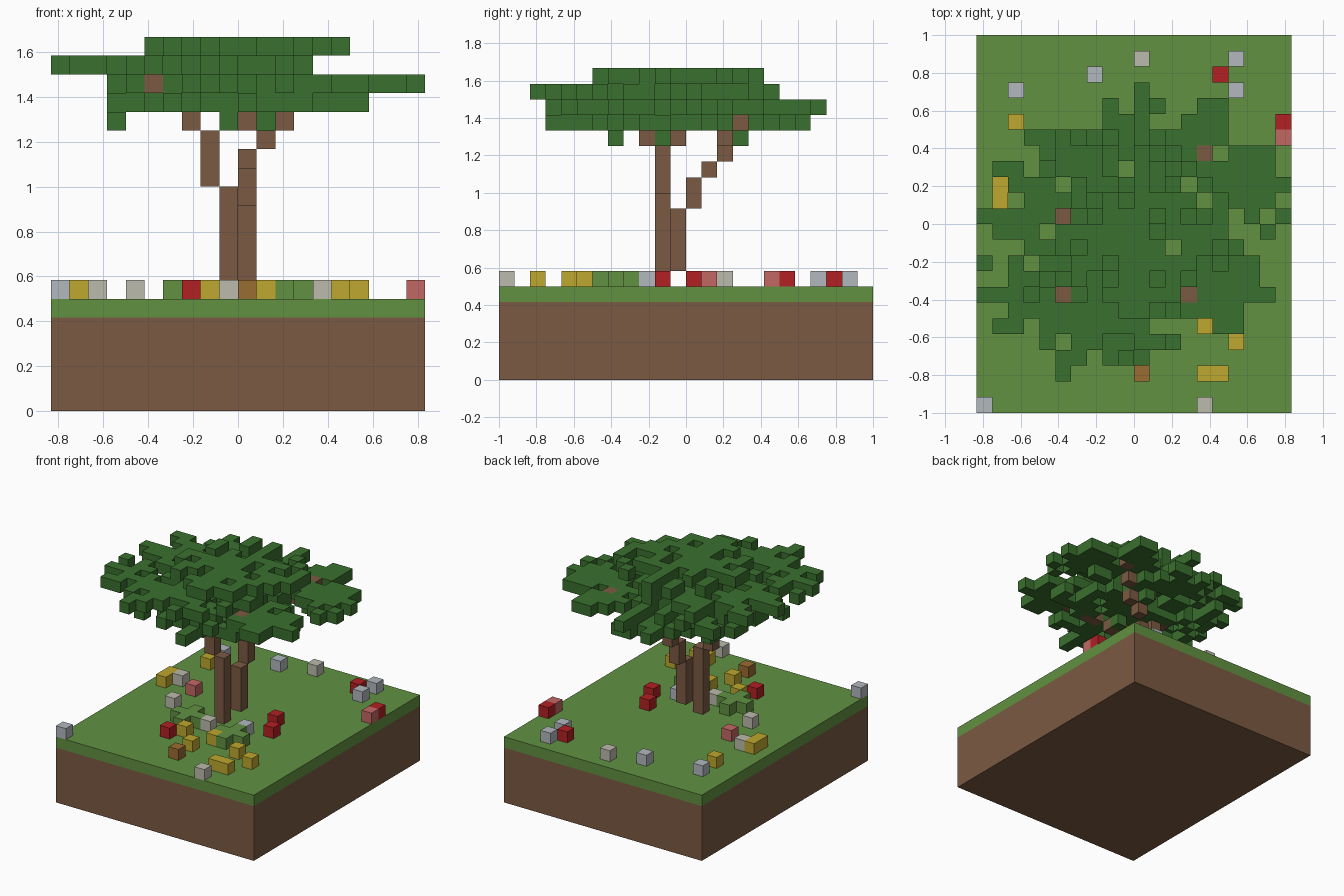
import bpy, bmesh, random
from mathutils import Vector

random.seed(4)
if "Cube" in bpy.data.objects:
    bpy.data.objects.remove(bpy.data.objects["Cube"])

U = 1 / 12          # block size
W, D = 20, 24       # plot size in blocks


def material(name, r, g, b):
    lin = [((c / 255 + 0.055) / 1.055) ** 2.4 for c in (r, g, b)]
    m = bpy.data.materials.new(name)
    m.use_nodes = True
    m.diffuse_color = (*lin, 1)
    m.node_tree.nodes["Principled BSDF"].inputs["Base Color"].default_value = (*lin, 1)
    return m


grass = material("grass green", 98, 145, 66)
leaf = material("leaf green", 58, 112, 46)
soil = material("earth brown", 123, 90, 66)
red = material("red", 178, 32, 36)
pink = material("pink", 194, 104, 100)
yellow = material("yellow", 190, 168, 46)
warm = material("warm grey", 188, 187, 173)
cool = material("cool grey", 178, 184, 190)
orange = material("ochre", 154, 108, 50)


def finish(name, bm, mat):
    mesh = bpy.data.meshes.new(name)
    bm.to_mesh(mesh)
    bm.free()
    mesh.materials.append(mat)
    ob = bpy.data.objects.new(name, mesh)
    bpy.context.collection.objects.link(ob)


def slab(name, bottom, top, mat):
    bm = bmesh.new()
    bmesh.ops.create_cube(bm, size=U)
    bmesh.ops.scale(bm, verts=bm.verts, vec=(W, D, top - bottom))
    bmesh.ops.translate(bm, verts=bm.verts, vec=(0, 0, (top + bottom) / 2 * U))
    finish(name, bm, mat)


def blocks(name, cells, mat):
    """Block model with only the exposed faces."""
    cells = set(cells)
    bm = bmesh.new()
    for cell in sorted(cells):
        centre = Vector(cell) + Vector((1 - W, 1 - D, 1)) / 2
        for axis in range(3):
            for sign in (-1, 1):
                n = Vector()
                n[axis] = sign
                if tuple(int(c) for c in Vector(cell) + n) in cells:
                    continue
                a = n.yzx
                b = n.cross(a)
                ring = [a + b, b - a, -a - b, a - b]
                bm.faces.new([bm.verts.new((centre + (n + c) / 2) * U) for c in ring])
    bmesh.ops.remove_doubles(bm, verts=bm.verts, dist=U / 100)
    bmesh.ops.recalc_face_normals(bm, faces=bm.faces)
    finish(name, bm, mat)


def path(*points):
    """Blocks along the straight lines joining the points."""
    cells = []
    for start, end in zip(points, points[1:]):
        start, end = Vector(start), Vector(end)
        steps = int(max(abs(c) for c in end - start))
        for i in range(steps + 1):
            cells.append(tuple(round(c) for c in start.lerp(end, i / steps)))
    return cells


# Ground
slab("soil_base", 0, 5, soil)
slab("grass_top", 5, 6, grass)

# Flowers and stones, one block each
ground = {
    "red_flowers": (red, [(15, 21), (19, 18), (14, 10), (13, 12), (7, 5)]),
    "pink_flowers": (pink, [(19, 17), (4, 13)]),
    "yellow_flowers": (yellow, [(2, 18), (1, 13), (1, 14), (16, 4), (14, 2), (15, 2),
                                (8, 6), (10, 4), (11, 6), (14, 5)]),
    "warm_stones": (warm, [(10, 22), (2, 14), (4, 10), (14, 0), (9, 8)]),
    "cool_stones": (cool, [(7, 21), (16, 22), (16, 20), (2, 20), (0, 0), (12, 9)]),
    "ochre_flower": (orange, [(10, 2)]),
}
for name, (mat, spots) in ground.items():
    blocks(name, [(x, y, 6) for x, y in spots], mat)

# Cross-shaped grass tufts
for side, x, y in (("right", 7, 8), ("left", 12, 7)):
    cross = path((x - 1, y, 6), (x + 1, y, 6)) + path((x, y - 1, 6), (x, y + 1, 6))
    blocks(side + "_grass_tuft", cross, grass)

# Trunks and branches
fork = (8, 10, 14)
right_trunk = path((9, 10, 6), (9, 10, 11), (8, 10, 12), fork)
for tip in ((5, 7), (5, 12), (13, 7)):
    right_trunk += path(fork, (*tip, 17))
left_trunk = path((10, 11, 7), (10, 11, 10), (10, 12, 11), (10, 12, 12),
                  (10, 13, 13), (14, 16, 17))
blocks("right_trunk", right_trunk, soil)
blocks("left_trunk", left_trunk, soil)

# Canopy layers: an oval (centre, radii) that thins outward, and twig tips
layers = {
    16: (9.5, 12, 7, 7.5, [(10, 3), (8, 19), (16, 9), (3, 8)]),
    17: (11, 11.5, 8.3, 8.7, [(19, 14), (18, 7), (18, 16), (10, 20), (15, 19),
                              (3, 17), (8, 3), (16, 5)]),
    18: (6.5, 9.5, 7, 8, [(0, 12), (0, 7), (1, 15), (1, 5), (5, 2), (5, 17)]),
    19: (10, 11, 5.5, 5.5, [(5, 11), (15, 11), (10, 6), (10, 16)]),
}
leaves = {(x, y, 15) for x, y in ((3, 7), (5, 7), (9, 7), (10, 10), (11, 15))}
for z, (cx, cy, rx, ry, tips) in layers.items():
    for x in range(W):
        for y in range(D):
            r = Vector(((x - cx) / rx, (y - cy) / ry)).length
            if r < 1 and random.random() < 0.65 * (1.4 - r):
                leaves.add((x, y, z))
    for x, y in tips:
        twig = path((x, y, z), (round((x + cx) / 2), round((y + cy) / 2), z))
        leaves.update(twig)
        # Square off the diagonal steps so that the twig holds together
        leaves.update((b[0], a[1], z) for a, b in zip(twig, twig[1:]))

# Leave the branch ends open to the sky
branches = right_trunk + left_trunk
bare = {(x, y) for x, y, z in branches if z > 16}
blocks("leaf_canopy", {c for c in leaves if c[:2] not in bare} - set(branches), leaf)
